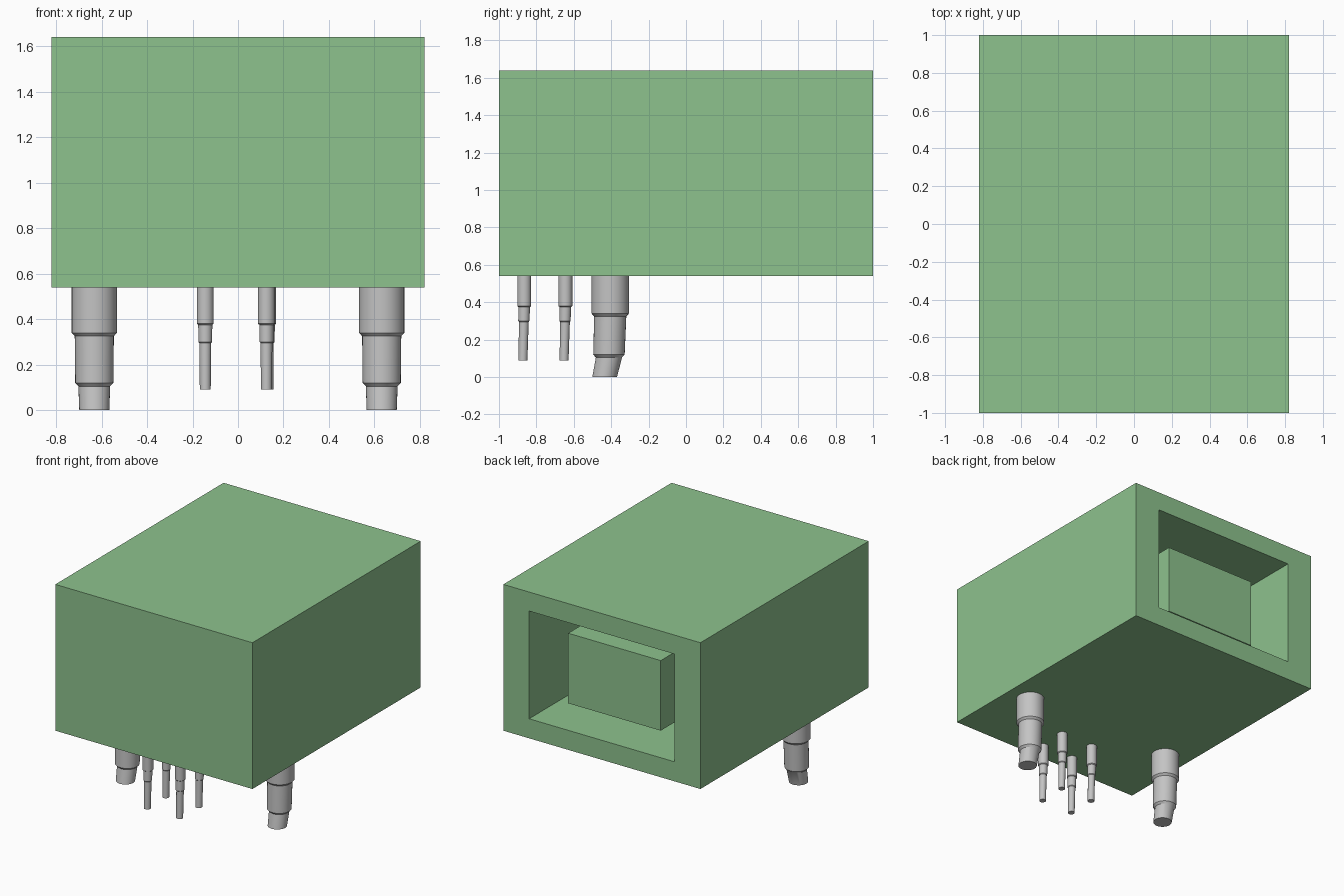
import bpy, bmesh
from math import cos, sin, pi, radians

if "Cube" in bpy.data.objects:
    bpy.data.objects.remove(bpy.data.objects["Cube"], do_unlink=True)


def material(name, rgb):
    mat = bpy.data.materials.new(name)
    mat.use_nodes = True
    color = (*rgb, 1)
    mat.diffuse_color = color
    mat.node_tree.nodes["Principled BSDF"].inputs["Base Color"].default_value = color
    return mat


green = material("soft green", (0.27, 0.54, 0.27))
grey = material("pin grey", (0.55, 0.55, 0.55))


def loft(name, rings, mat, smooth=False):
    """Skin a chain of rings with quads and cap both ends."""
    bm = bmesh.new()
    loops = [[bm.verts.new(p) for p in ring] for ring in rings]
    n = len(loops[0])
    for a, b in zip(loops, loops[1:]):
        for i in range(n):
            j = (i + 1) % n
            bm.faces.new((a[i], a[j], b[j], b[i]))
    bm.faces.new(loops[0])
    bm.faces.new(loops[-1])
    bmesh.ops.recalc_face_normals(bm, faces=bm.faces)
    mesh = bpy.data.meshes.new(name)
    bm.to_mesh(mesh)
    bm.free()
    mesh.materials.append(mat)
    obj = bpy.data.objects.new(name, mesh)
    bpy.context.collection.objects.link(obj)
    if smooth:
        bpy.ops.object.select_all(action="DESELECT")
        obj.select_set(True)
        bpy.context.view_layer.objects.active = obj
        bpy.ops.object.shade_smooth_by_angle(angle=radians(30))
    return obj


def rectangle(y, half_width, bottom, top):
    w = half_width
    return [(-w, y, bottom), (w, y, bottom), (w, y, top), (-w, y, top)]


def pin(name, x, y, sections, sides=24):
    """Stepped round pin; each section is (height, radius, lean in y)."""
    rings = [[(x + r * cos(2 * pi * i / sides), y + lean + r * sin(2 * pi * i / sides), z)
              for i in range(sides)] for z, r, lean in sections]
    loft(name, rings, grey, smooth=True)


# Housing with a deep socket in the back
FLOOR = -0.2
loft("housing", [
    rectangle(-1, 0.82, 0.54, 1.64),
    rectangle(1, 0.82, 0.54, 1.64),
    rectangle(1, 0.605, 0.687, 1.497),
    rectangle(FLOOR, 0.605, 0.687, 1.497),
], green)

# Tongue inside the socket
loft("socket_tongue", [
    rectangle(FLOOR, 0.385, 0.805, 1.332),
    rectangle(0.85, 0.385, 0.805, 1.332),
], green)

# Thick mounting legs with bent tips
LEG = [(0.56, 0.1, 0), (0.34, 0.1, 0), (0.325, 0.086, 0),
       (0.12, 0.084, -0.007), (0.105, 0.07, -0.007), (0, 0.066, -0.03)]
for side, x in (("right", -0.632), ("left", 0.632)):
    pin(side + "_mounting_leg", x, -0.405, LEG, 32)

# Thin contact pins in two rows
CONTACT = [(0.56, 0.037, 0), (0.38, 0.037, 0), (0.375, 0.031, 0),
           (0.30, 0.03, -0.002), (0.295, 0.026, -0.002), (0.09, 0.024, -0.007)]
for row, y, left_x in (("front", -0.865, 0.125), ("rear", -0.645, 0.131)):
    for side, x in (("right", -0.144), ("left", left_x)):
        pin(f"{row}_{side}_contact_pin", x, y, CONTACT)
